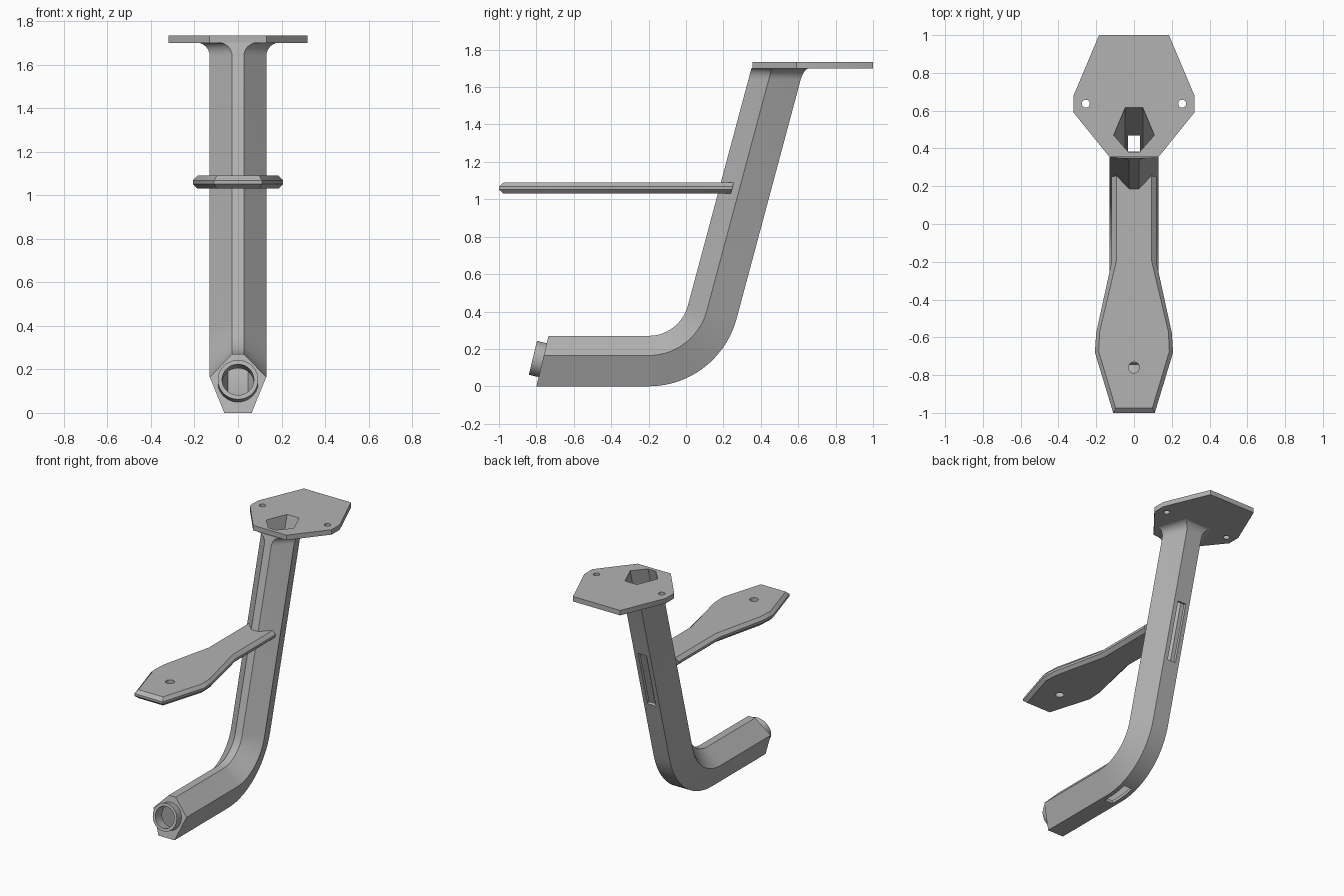
import bpy, bmesh, math
from mathutils import Vector

if "Cube" in bpy.data.objects:
    bpy.data.objects.remove(bpy.data.objects["Cube"], do_unlink=True)

grey = bpy.data.materials.new("plain grey")
grey.use_nodes = True
grey.diffuse_color = (0.45, 0.45, 0.45, 1)
grey.node_tree.nodes["Principled BSDF"].inputs["Base Color"].default_value = grey.diffuse_color


def loft(name, rings):
    """Closed solid through equal-length rings of points."""
    bm = bmesh.new()
    loops = [[bm.verts.new(p) for p in ring] for ring in rings]
    for a, b in zip(loops, loops[1:]):
        for i in range(len(a)):
            j = (i + 1) % len(a)
            bm.faces.new((a[i], a[j], b[j], b[i]))
    bm.faces.new(loops[0])
    bm.faces.new(loops[-1])
    bmesh.ops.recalc_face_normals(bm, faces=bm.faces)
    mesh = bpy.data.meshes.new(name)
    bm.to_mesh(mesh)
    bm.free()
    mesh.materials.append(grey)
    obj = bpy.data.objects.new(name, mesh)
    bpy.context.collection.objects.link(obj)
    return obj


def mirror(half):
    """Close a half outline given on +x."""
    return list(half) + [(-x, y) for x, y in reversed(half)]


def cylinder(name, centre, axis, r, start, end, n=40):
    axis = Vector(axis).normalized()
    side = axis.orthogonal().normalized()
    up = axis.cross(side)
    ring = [side * r * math.cos(math.tau * i / n) + up * r * math.sin(math.tau * i / n)
            for i in range(n)]
    return loft(name, [[Vector(centre) + axis * d + p for p in ring] for d in (start, end)])


def box(name, centre, size, tilt=0):
    bpy.ops.mesh.primitive_cube_add(size=1, location=centre, rotation=(tilt, 0, 0))
    obj = bpy.context.object
    obj.name, obj.scale = name, size
    return obj


def cut(obj, cutters):
    for c in cutters:
        c.hide_render = True
        mod = obj.modifiers.new("cut", "BOOLEAN")
        mod.operation, mod.solver, mod.object = "DIFFERENCE", "EXACT", c
        bpy.context.view_layer.objects.active = obj
        bpy.ops.object.modifier_apply(modifier=mod.name)


# Tube path: level foot, bend, then a leaning leg
BEND, LEAN, RADIUS, BEND_Y = math.radians(75), math.radians(15), 0.487, -0.2
CAP_SLOPE = 0.065 / 0.27


def bend_ring(profile, a):
    return [(x, BEND_Y + (RADIUS - h) * math.sin(a), RADIUS - (RADIUS - h) * math.cos(a))
            for x, h in profile]


def level_ring(profile, z):
    """Leg section cut by a level plane."""
    return [(x, y + (z - zz) * math.tan(LEAN), z) for x, y, zz in bend_ring(profile, BEND)]


def tube_rings(profile, front_y):
    rings = [[(x, front_y + h * CAP_SLOPE, h) for x, h in profile]]
    return rings + [bend_ring(profile, BEND * i / 14) for i in range(15)]


outer = mirror([(0.063, 0), (0.13, 0.165), (0.027, 0.27)])
inner = mirror([(0.047, 0.022), (0.108, 0.163), (0.03, 0.248)])

# Flare where the leg meets the top plate
rings = tube_rings(outer, -0.8)
FLARE_Z, FLARE_R = 1.64, 0.062
for i in range(7):
    z = FLARE_Z + FLARE_R * math.sin(math.pi / 2 * i / 6)
    off = FLARE_R * (1 - math.cos(math.pi / 2 * i / 6))
    ring = []
    for (x, h), (_, y, _) in zip(outer, level_ring(outer, z)):
        ring.append((x + math.copysign(off, x), y + (0.5 * off if h == 0 else 0), z))
    rings.append(ring)
tube = loft("bent_tube", rings)

# Hollow, slots and bore
hollow = loft("hollow_cutter", tube_rings(inner, -0.775) + [level_ring(inner, 1.85)])
leg_y = BEND_Y + RADIUS * math.sin(BEND) + (0.98 - 0.361) * math.tan(LEAN)
leg_slot = box("leg_slot_cutter", (0, leg_y, 0.98), (0.066, 0.12, 0.41), -LEAN)
foot_slot = box("foot_slot_cutter", (0, -0.16, 0), (0.066, 0.2, 0.13))
cap_centre, cap_axis = (0, -0.766, 0.14), (0, -1, CAP_SLOPE)
bore = cylinder("bore_cutter", cap_centre, cap_axis, 0.073, -0.06, 0.1)
cut(tube, [hollow, leg_slot, foot_slot, bore])

# Collar on the foot end
collar = cylinder("end_collar", cap_centre, cap_axis, 0.093, -0.005, 0.054)
cut(collar, [bore])

# Top mounting plate
outline = mirror([(0.13, 0.355), (0.32, 0.59), (0.32, 0.68), (0.185, 1.0)])
top_plate = loft("top_plate", [[(x, y, z) for x, y in outline] for z in (1.7, 1.735)])
screw_holes = [cylinder("screw_hole_cutter", (s * 0.255, 0.637, 1.72), (0, 0, 1), 0.021, -0.1, 0.1, 24)
               for s in (-1, 1)]
cut(top_plate, [hollow] + screw_holes)

# Long arm plate with bevelled rim: (half width, inset half width, y, inset y)
arm = [(0.11, 0.097, -1.0, -0.975), (0.207, 0.187, -0.68, -0.675), (0.2, 0.182, -0.575, -0.57),
       (0.118, 0.093, -0.2, -0.195), (0.118, 0.093, 0.245, 0.245)]
arm_rings = []
for z, inset in ((1.03, 1), (1.052, 0), (1.068, 0), (1.09, 1)):
    half = [(a[inset], a[2 + inset]) for a in arm]
    half[-1] = (half[-1][0], 0.245 + (z - 1.05) * math.tan(LEAN))
    arm_rings.append([(x, y, z) for x, y in mirror(half)])
arm_plate = loft("arm_plate", arm_rings)
arm_hole = cylinder("arm_hole_cutter", (0, -0.76, 1.06), (0, 0, 1), 0.029, -0.1, 0.1, 32)
cut(arm_plate, [hollow, arm_hole])

# Remove cutters, shade the parts
for c in [hollow, leg_slot, foot_slot, bore, arm_hole] + screw_holes:
    bpy.data.objects.remove(c, do_unlink=True)
for part in (tube, collar, top_plate, arm_plate):
    part.data.materials.clear()
    part.data.materials.append(grey)
    bpy.ops.object.select_all(action="DESELECT")
    part.select_set(True)
    bpy.context.view_layer.objects.active = part
    bpy.ops.object.shade_smooth_by_angle(angle=math.radians(25))
